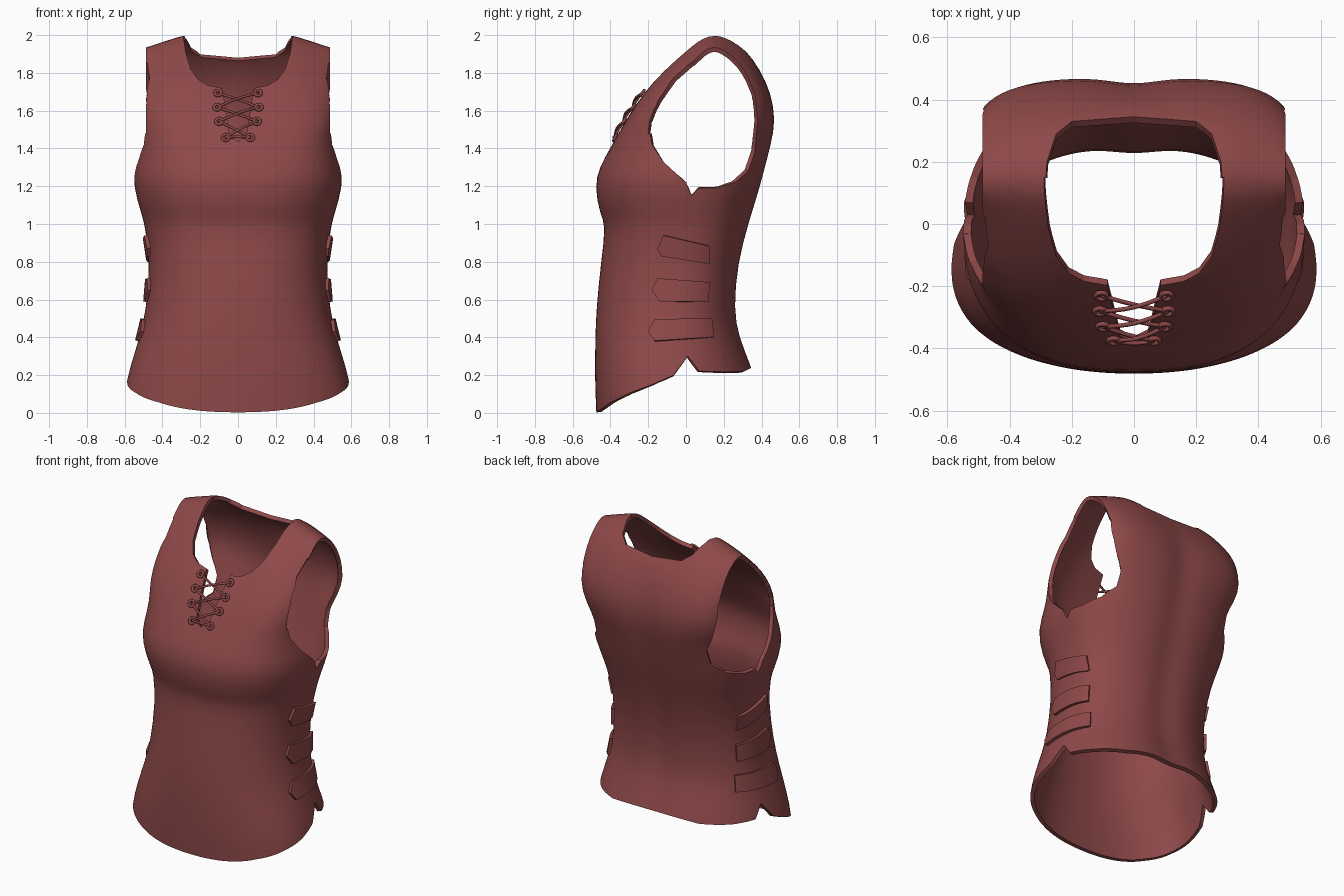
import bpy, bmesh, math
from mathutils import Vector

cube = bpy.data.objects.get("Cube")
if cube:
    bpy.data.objects.remove(cube)

leather = bpy.data.materials.new("red_brown_leather")
leather.use_nodes = True
colour = (0.27, 0.065, 0.065, 1)
leather.diffuse_color = colour
leather.node_tree.nodes["Principled BSDF"].inputs["Base Color"].default_value = colour

# Torso sections: height, half width, widest y, front y, back y, squareness
SECTIONS = [
    (-.1, .62, -.12, -.47, .42, 2.3), (.1, .605, -.12, -.48, .4, 2.3),
    (.25, .57, -.1, -.482, .355, 2.3), (.4, .52, -.08, -.48, .29, 2.3),
    (.55, .485, -.05, -.475, .262, 2.3), (.8, .465, -.02, -.45, .285, 2.3),
    (1, .495, 0, -.423, .34, 2.4), (1.05, .51, 0, -.456, .355, 2.4),
    (1.2, .555, 0, -.484, .4, 2.5), (1.3, .547, .02, -.46, .425, 2.6),
    (1.42, .52, .05, -.39, .455, 3), (1.55, .53, .1, -.32, .478, 4),
    (1.7, .53, .12, -.22, .45, 4.5), (1.82, .53, .13, -.11, .39, 5),
    (1.92, .53, .15, 0, .32, 5), (1.975, .53, .15, .065, .24, 5),
    (2.003, .53, .15, .12, .18, 5)]


def section(z):
    for a, b in zip(SECTIONS, SECTIONS[1:]):
        if z <= b[0]:
            f = (z - a[0]) / (b[0] - a[0])
            return [p + (q - p) * f for p, q in zip(a, b)][1:]


def side_x(y, z):
    w, c, front, back, n = section(z)
    d = (c - front) if y < c else (back - c)
    return w * (1 - abs((y - c) / d) ** n) ** (1 / n)


def front_point(x, z, lift=0):
    def y_at(px, pz):
        w, c, front, back, n = section(pz)
        return c - (c - front) * (1 - abs(px / w) ** n) ** (1 / n)
    e = .02
    normal = Vector(((y_at(x + e, z) - y_at(x - e, z)) / (2 * e), -1,
                     (y_at(x, z + e) - y_at(x, z - e)) / (2 * e))).normalized()
    return Vector((x, y_at(x, z), z)) + normal * lift, normal


def new_object(name, data):
    obj = bpy.data.objects.new(name, data)
    bpy.context.collection.objects.link(obj)
    data.materials.append(leather)
    return obj


def mesh_object(name, verts, faces):
    mesh = bpy.data.meshes.new(name)
    mesh.from_pydata(verts, [], [list(f) for f in faces])
    mesh.update()
    return new_object(name, mesh)


def bake(obj, angle=35):
    # Turn modifiers or curve bevels into a plain smooth mesh
    name = obj.name
    bpy.context.view_layer.update()
    deps = bpy.context.evaluated_depsgraph_get()
    mesh = bpy.data.meshes.new_from_object(obj.evaluated_get(deps))
    bpy.data.objects.remove(obj)
    mesh.materials.clear()
    out = new_object(name, mesh)
    bpy.ops.object.select_all(action='DESELECT')
    out.select_set(True)
    bpy.context.view_layer.objects.active = out
    bpy.ops.object.shade_smooth_by_angle(angle=math.radians(angle))
    return out


def flat(co, axis):
    return Vector([v for k, v in enumerate(co) if k != axis])


def inside(p, outline):
    odd = False
    for (ax, ay), (bx, by) in zip(outline, outline[1:] + outline[:1]):
        if (ay > p.y) != (by > p.y) and p.x < ax + (bx - ax) * (p.y - ay) / (by - ay):
            odd = not odd
    return odd


def cut_opening(bm, outline, axis, zone):
    # Split the surface along the outline seen down one axis, then drop its inside
    for a, b in zip(outline, outline[1:] + outline[:1]):
        a, b = Vector(a), Vector(b)
        run = b - a
        near = []
        for f in bm.faces:
            centre = f.calc_center_median()
            if zone(centre):
                p = flat(centre, axis)
                t = min(1, max(0, (p - a).dot(run) / run.length_squared))
                if (a + run * t - p).length < .08:
                    near.append(f)
        geom = set(near)
        for f in near:
            geom.update(f.edges, f.verts)
        co, no = list(a), [-run.y, run.x]
        co.insert(axis, 0)
        no.insert(axis, 0)
        bmesh.ops.bisect_plane(bm, geom=list(geom), dist=1e-5, plane_co=co, plane_no=no)
    gone = []
    for f in bm.faces:
        centre = f.calc_center_median()
        if zone(centre) and inside(flat(centre, axis), outline):
            gone.append(f)
    bmesh.ops.delete(bm, geom=gone, context='FACES')


# Torso surface, drooping at the shoulder ends, with a shallow spine groove
N = 72
verts, faces = [], []
for z, w, c, front, back, n in SECTIONS:
    for i in range(N):
        t = math.tau * i / N
        co, si = math.cos(t), math.sin(t)
        r = (abs(co) ** n + abs(si) ** n) ** (-1 / n)
        x = w * r * co
        y = c + r * si * ((back - c) if si > 0 else (c - front))
        if si > 0 and z < 1.8:
            y -= .018 * si * math.exp(-(x / .1) ** 2)
        rise = min(1, max(0, (z - 1.5) / .4))
        verts.append((x, y, z - .065 * rise * max(0, (abs(x) - .28) / .2)))
rows = len(SECTIONS)
for k in range(rows - 1):
    for i in range(N):
        j = (i + 1) % N
        faces.append((k * N + i, k * N + j, k * N + N + j, k * N + N + i))
top, half = (rows - 1) * N, N // 2
faces += [(top, top + 1, top + N - 1), (top + half - 1, top + half, top + half + 1)]
faces += [(top + i, top + i + 1, top + N - i - 1, top + N - i) for i in range(1, half - 1)]
vest = mesh_object("vest_body", verts, faces)
vest.modifiers.new("smooth", 'SUBSURF').levels = 1
vest = bake(vest)

# Openings: hem with side notches, neckline with lacing slit, armholes
hem = [(-1, -.3), (-1, .003), (-.475, .003), (-.4, .055), (-.3, .105), (-.18, .15),
       (-.065, .2), (.01, .3), (.07, .222), (.2, .217), (.31, .22), (.37, .25), (1, .25), (1, -.3)]
neck = [(.31, 2.2), (.29, 2), (.275, 1.9), (.25, 1.82), (.21, 1.765), (.16, 1.735),
        (.085, 1.72), (.07, 1.64), (.045, 1.475), (0, 1.435)]
neck += [(-x, z) for x, z in reversed(neck[:-1])]
nape = [(.287, .1), (.28, .2), (.25, .29), (.2, .33), (0, .345)]
nape += [(-x, y) for x, y in reversed(nape[:-1])]
arm = [(.03, 1.15), (0, 1.22), (-.12, 1.33), (-.18, 1.42), (-.195, 1.5), (-.15, 1.65),
       (-.07, 1.77), (.02, 1.85), (.09, 1.885), (.17, 1.895), (.25, 1.86), (.32, 1.79),
       (.365, 1.69), (.38, 1.55), (.365, 1.38), (.33, 1.28), (.26, 1.22), (.16, 1.19), (.07, 1.19)]
bm = bmesh.new()
bm.from_mesh(vest.data)
cut_opening(bm, hem, 0, lambda p: p.z < .6)
cut_opening(bm, neck, 1, lambda p: p.y < .15)
cut_opening(bm, nape, 2, lambda p: p.z > 1.6)
cut_opening(bm, arm, 0, lambda p: abs(p.x) > .32)
for s in (-1, 1):
    edge = [(s * .487, 1.48), (s, 1.48), (s, 2.2), (s * .487, 2.2)]
    cut_opening(bm, edge, 1, lambda p: p.z > 1.4)
bmesh.ops.remove_doubles(bm, verts=bm.verts, dist=.0005)
bm.to_mesh(vest.data)
bm.free()
wall = vest.modifiers.new("wall", 'SOLIDIFY')
wall.thickness, wall.offset = .025, -1
bake(vest)

# Side straps with pointed front ends: tip, front top/bottom, rear top/bottom
STRAPS = [((-.15, .87), (-.12, .94), (-.13, .83), (.12, .885), (.12, .79)),
          ((-.18, .65), (-.15, .712), (-.14, .59), (.12, .692), (.115, .587)),
          ((-.2, .43), (-.165, .492), (-.165, .38), (.132, .502), (.142, .4))]
STEPS = 10
for side, s in (("left", 1), ("right", -1)):
    for tip, ft, fb, rt, rb in STRAPS:
        outline = [tip]
        for i in range(STEPS + 1):
            f = i / STEPS
            t = Vector(ft).lerp(Vector(rt), f)
            b = Vector(fb).lerp(Vector(rb), f)
            outline += [t, t.lerp(b, .5), b]
        pts = [(s * (side_x(y, z) + .01), y, z) for y, z in outline]
        quads = [(0, 1, 2), (0, 2, 3)]
        for i in range(STEPS):
            for k in (1, 2):
                a = 3 * i + k
                quads.append((a, a + 3, a + 4, a + 1))
        if s > 0:
            quads = [q[::-1] for q in quads]
        strap = mesh_object(side + "_side_strap", pts, quads)
        thick = strap.modifiers.new("thickness", 'SOLIDIFY')
        thick.thickness, thick.offset = .02, 0
        bake(strap)

# Eyelets beside the slit
EYELETS = [(.105, 1.69), (.11, 1.615), (.1, 1.54), (.065, 1.455)]
for ex, ez in EYELETS:
    for s in (-1, 1):
        place, normal = front_point(s * ex, ez, .006)
        bpy.ops.mesh.primitive_torus_add(
            major_radius=.018, minor_radius=.008, major_segments=16, minor_segments=8,
            location=place, rotation=normal.to_track_quat('Z', 'Y').to_euler())
        ring = bpy.context.object
        ring.name = "eyelet"
        ring.data.materials.append(leather)
        bpy.ops.object.shade_smooth()


def lace(start, end, lift):
    curve = bpy.data.curves.new("lace", 'CURVE')
    curve.dimensions = '3D'
    curve.bevel_depth, curve.bevel_resolution = .007, 2
    spline = curve.splines.new('POLY')
    spline.points.add(8)
    for i, p in enumerate(spline.points):
        x, z = Vector(start).lerp(Vector(end), i / 8)
        p.co = (*front_point(x, z, lift * math.sin(math.pi * i / 8) + .004)[0], 1)
    bake(new_object("lace", curve), 60)


# Crossed lacing and its lower bar
for (ax, az), (bx, bz) in zip(EYELETS, EYELETS[1:]):
    lace((-ax, az), (bx, bz), .006)
    lace((ax, az), (-bx, bz), .016)
bx, bz = EYELETS[-1]
lace((-bx, bz), (bx, bz), .01)
